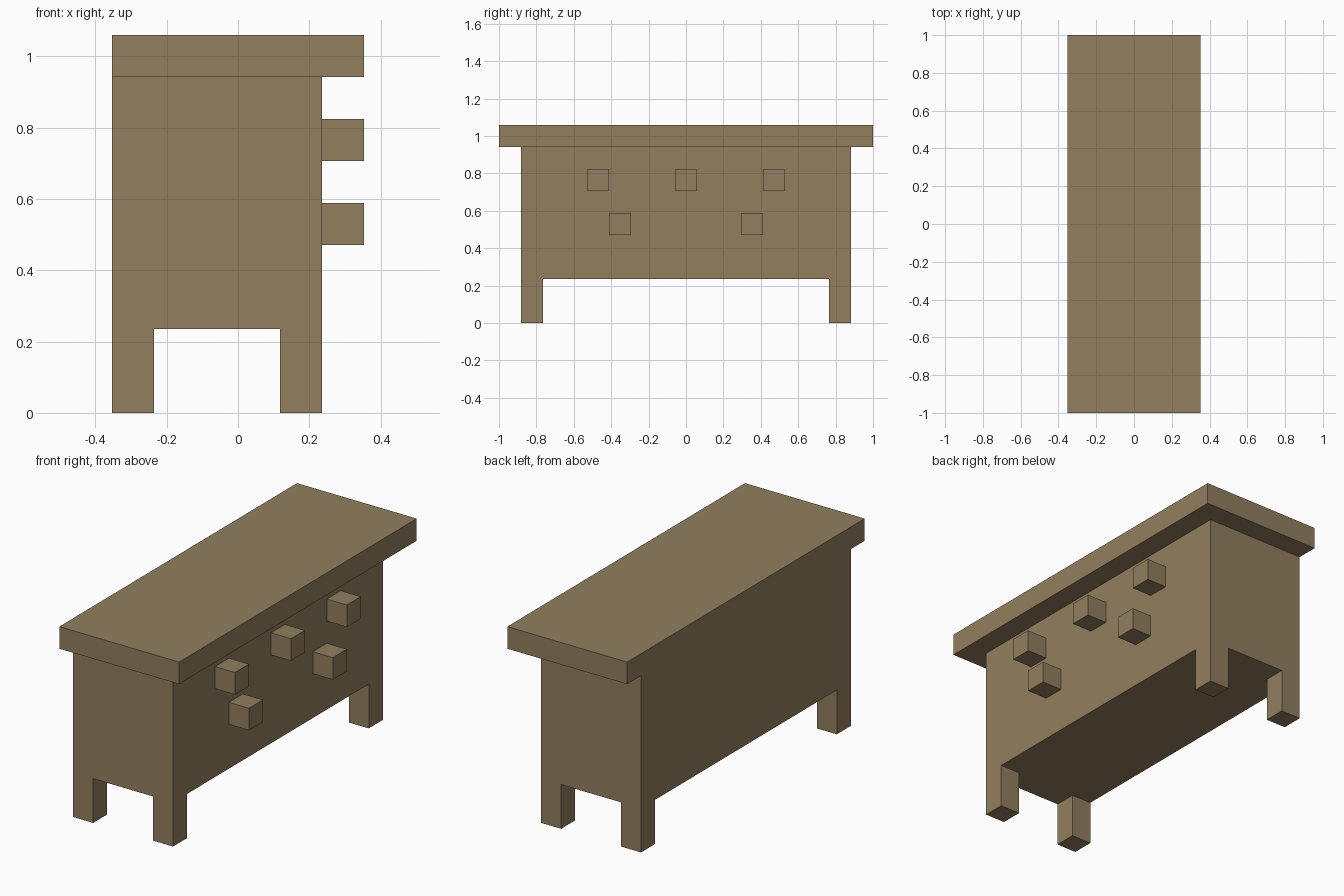
import bpy

cube = bpy.data.objects.get("Cube")
if cube:
    bpy.data.objects.remove(cube, do_unlink=True)

U = 2 / 17  # one block unit: the worktop is 17 units long

# Single wood colour
wood = bpy.data.materials.new("brown_wood")
wood.use_nodes = True
colour = (0.287, 0.209, 0.114, 1)
wood.diffuse_color = colour
bsdf = next(n for n in wood.node_tree.nodes if n.type == 'BSDF_PRINCIPLED')
bsdf.inputs["Base Color"].default_value = colour
bsdf.inputs["Roughness"].default_value = 0.8


def box(name, x, y, z):
    """Box spanning the given (min, max) ranges, in block units."""
    spans = (x, y, z)
    bpy.ops.mesh.primitive_cube_add(size=1, location=[(a + b) / 2 * U for a, b in spans])
    ob = bpy.context.object
    ob.name = ob.data.name = name
    for v in ob.data.vertices:
        for i, (a, b) in enumerate(spans):
            v.co[i] *= (b - a) * U
    ob.data.materials.append(wood)
    return ob


# Cabinet body and overhanging worktop
box("cabinet_body", (-3, 2), (-7.5, 7.5), (2, 8))
box("worktop", (-3, 3), (-8.5, 8.5), (8, 9))

# Four corner legs
for depth, x in (("right", -3), ("left", 1)):
    for end, y in (("front", -7.5), ("back", 6.5)):
        box(f"{end}_{depth}_leg", (x, x + 1), (y, y + 1), (0, 2))

# Two staggered rows of knobs on the +x side
for row, z, centres in (("upper", 6, (-4, 0, 4)), ("lower", 4, (-3, 3))):
    for i, y in enumerate(centres, 1):
        box(f"{row}_knob_{i}", (2, 3), (y - 0.5, y + 0.5), (z, z + 1))
